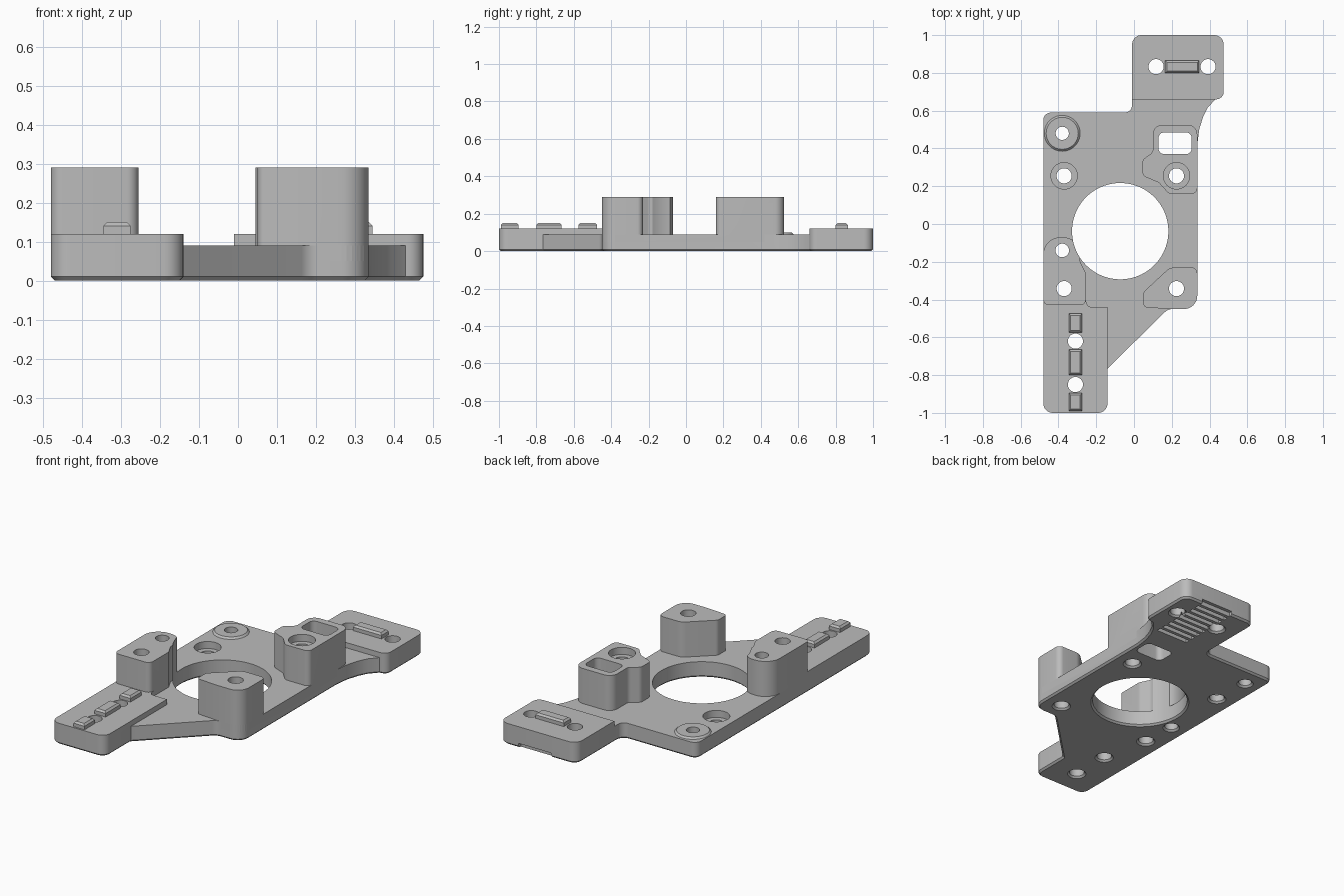
import bpy, bmesh, math
from mathutils import Vector

if "Cube" in bpy.data.objects:
    bpy.data.objects.remove(bpy.data.objects["Cube"])

grey = bpy.data.materials.new("plain grey")
grey.diffuse_color = (0.5, 0.5, 0.5, 1)
grey.use_nodes = True
grey.node_tree.nodes["Principled BSDF"].inputs["Base Color"].default_value = grey.diffuse_color


def rounded(corners, steps=8):
    """Outline from (x, y) or (x, y, radius) corners."""
    out, n = [], len(corners)
    for i, c in enumerate(corners):
        p = Vector(c[:2])
        r = c[2] if len(c) > 2 else 0
        if not r:
            out.append(p)
            continue
        a = (Vector(corners[i - 1][:2]) - p).normalized()
        b = (Vector(corners[(i + 1) % n][:2]) - p).normalized()
        half = a.angle(b) / 2
        centre = p + (a + b).normalized() * (r / math.sin(half))
        start = p + a * (r / math.tan(half)) - centre
        end = p + b * (r / math.tan(half)) - centre
        sweep = start.angle_signed(end)
        for k in range(steps + 1):
            t = -sweep * k / steps
            out.append(centre + Vector((start.x * math.cos(t) - start.y * math.sin(t),
                                        start.x * math.sin(t) + start.y * math.cos(t))))
    return out


def rect(x0, x1, y0, y1, r=0):
    return [(x0, y0, r), (x1, y0, r), (x1, y1, r), (x0, y1, r)]


def finish(bm, name):
    bmesh.ops.recalc_face_normals(bm, faces=bm.faces)
    me = bpy.data.meshes.new(name)
    bm.to_mesh(me)
    bm.free()
    me.materials.append(grey)
    ob = bpy.data.objects.new(name, me)
    bpy.context.collection.objects.link(ob)
    return ob


def prism(name, corners, z0, z1, low=0, high=0):
    """Extruded outline with optional chamfers on the low and high rims."""
    bm = bmesh.new()
    pts = rounded(corners)
    a = [bm.verts.new((p.x, p.y, z0 + low)) for p in pts]
    b = [bm.verts.new((p.x, p.y, z1 - high)) for p in pts]
    bottom, top = bm.faces.new(a[::-1]), bm.faces.new(b)
    for i in range(len(a)):
        j = (i + 1) % len(a)
        bm.faces.new((a[i], a[j], b[j], b[i]))
    bm.normal_update()
    for face, size, z in ((bottom, low, z0), (top, high, z1)):
        if size:
            bmesh.ops.inset_region(bm, faces=[face], thickness=size, use_even_offset=True)
            for v in face.verts:
                v.co.z = z
    return finish(bm, name)


def lathe(name, x, y, profile, n=40):
    """Stack of rings (radius, z) round a vertical axis."""
    bm = bmesh.new()
    rings = [[bm.verts.new((x + r * math.cos(math.tau * k / n), y + r * math.sin(math.tau * k / n), z))
              for k in range(n)] for r, z in profile]
    bm.faces.new(rings[0][::-1])
    bm.faces.new(rings[-1])
    for lo, hi in zip(rings, rings[1:]):
        for k in range(n):
            m = (k + 1) % n
            bm.faces.new((lo[k], lo[m], hi[m], hi[k]))
    return finish(bm, name)


def combine(target, tool, op):
    mod = target.modifiers.new(op, 'BOOLEAN')
    mod.operation, mod.solver, mod.object = op, 'EXACT', tool
    bpy.context.view_layer.objects.active = target
    bpy.ops.object.modifier_apply(modifier=mod.name)
    bpy.data.objects.remove(tool)


# Flat base plate
plate = prism("mounting_plate", [
    (-.48, -1, .05), (-.14, -1, .05), (-.14, -.765), (.18, -.45, .06), (.335, -.45, .07),
    (.335, .42), (.345, .5), (.365, .565), (.39, .615), (.43, .66), (.475, .66, .04),
    (.475, 1, .05), (-.01, 1, .05), (-.01, .59, .04), (-.48, .59, .04)], 0, .09, low=.01)

# Raised pads, pillars, boss and locating ridges
solids = [
    prism("front_pad", [(-.48, -1, .05), (-.14, -1, .05), (-.14, -.44), (-.25, -.44, .03),
                        (-.265, -.3), (-.48, -.3)], .05, .12),
    prism("rear_pad", [(-.01, .66), (.475, .66, .04), (.475, 1, .05), (-.01, 1, .05)], .05, .12),
    prism("left_pillar", [(-.48, -.43, .03), (-.255, -.43, .03), (-.255, -.26, .03), (-.285, -.2, .03),
                          (-.285, -.07, .09), (-.48, -.07, .09)], .05, .29),
    prism("front_right_pillar", [(.05, -.44, .02), (.18, -.45), (.335, -.45, .07), (.335, -.23, .03),
                                 (.19, -.23, .06), (.05, -.36, .03)], .05, .29),
    prism("rear_right_pillar", [(.335, .16, .03), (.335, .525, .05), (.1, .525, .05), (.1, .38, .03),
                                (.045, .34, .03), (.045, .255, .03), (.13, .22, .03),
                                (.185, .16, .03)], .05, .29),
    lathe("boss", -.38, .48, [(.095, .05), (.095, .09), (.085, .1)]),
    prism("rear_ridge", rect(.165, .345, .8, .865), .1, .15, high=.01)]
for y0, y1 in ((-.99, -.895), (-.8, -.665), (-.575, -.475)):
    solids.append(prism("front_ridge", rect(-.345, -.275, y0, y1), .1, .15, high=.01))
for s in solids:
    combine(plate, s, 'UNION')

# Large opening, screw holes with chamfered lower rims, counterbores
cutters = [lathe("opening", -.073, -.038, [(.275, -.01), (.255, .01), (.255, .4)], 96)]
for x, y, r in ((-.38, .48, .035), (-.37, .255, .04), (.225, .255, .04), (.225, -.342, .04),
                (-.38, -.14, .036), (-.37, -.342, .04), (.117, .833, .04), (.392, .833, .04),
                (-.31, -.62, .04), (-.31, -.85, .04)):
    cutters.append(lathe("hole", x, y, [(r + .02, -.01), (r, .01), (r, .4)]))
cutters.append(lathe("counterbore", -.37, .255, [(.07, .05), (.07, .4)]))
cutters.append(lathe("counterbore", .225, .255, [(.07, .25), (.07, .4)]))
cutters.append(prism("slot", rect(.13, .305, .37, .485, .03), -.1, .4))

# Belt grooves under the rear pad
for k in range(9):
    y = .63 + .0455 * k
    cutters.append(prism("groove", rect(.15, .355, y - .013, y + .013), -.1, .025))
for c in cutters:
    combine(plate, c, 'DIFFERENCE')

bpy.ops.object.select_all(action='DESELECT')
plate.select_set(True)
bpy.context.view_layer.objects.active = plate
bpy.ops.object.shade_smooth_by_angle(angle=math.radians(30))
